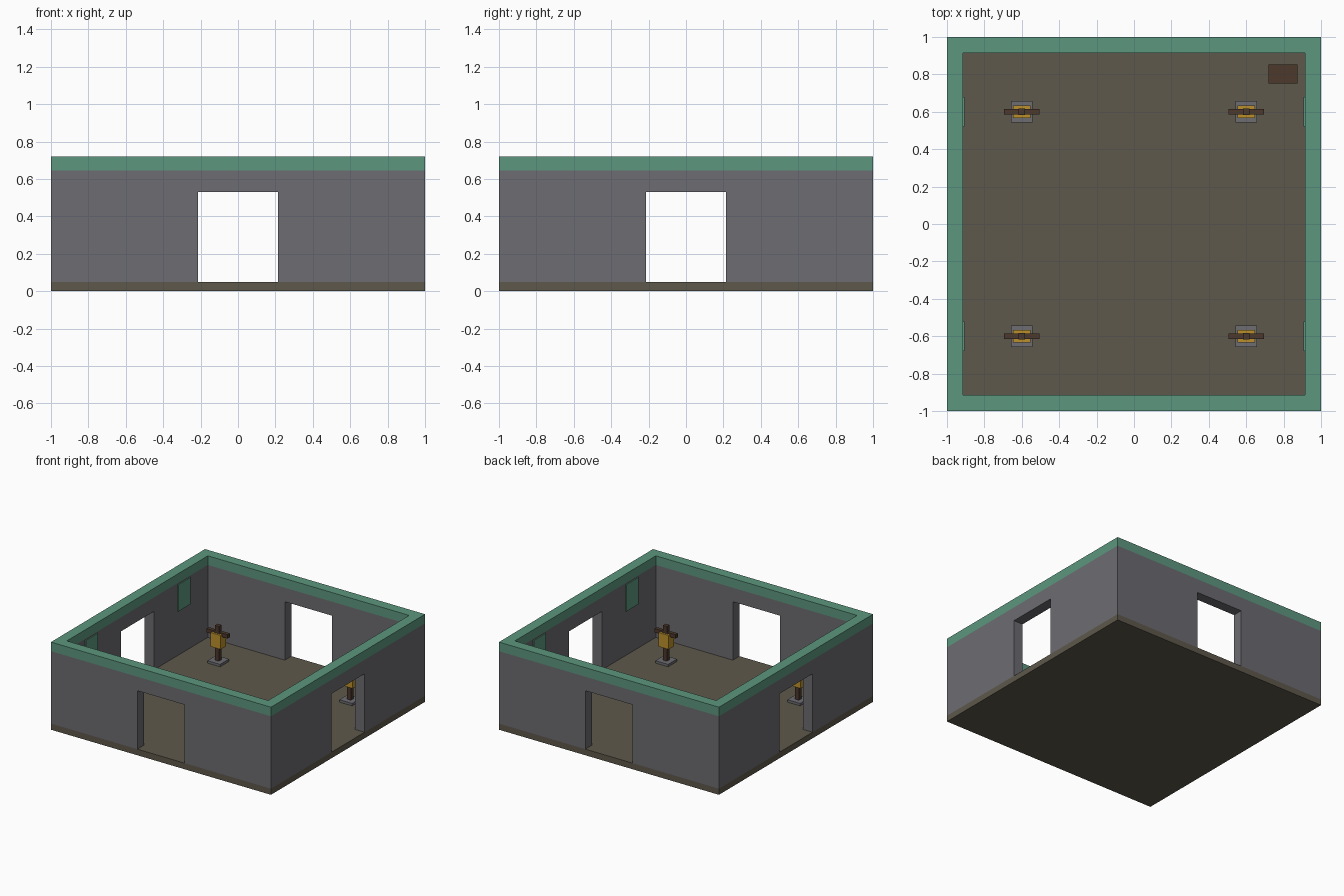
import bpy, bmesh, math
from mathutils import Matrix, Vector

if "Cube" in bpy.data.objects:
    bpy.data.objects.remove(bpy.data.objects["Cube"])


def material(name, rgb):
    m = bpy.data.materials.new(name)
    m.diffuse_color = (*rgb, 1.0)
    m.use_nodes = True
    m.node_tree.nodes["Principled BSDF"].inputs["Base Color"].default_value = m.diffuse_color
    return m


STONE = material("grey stone", (0.15, 0.15, 0.168))
GREEN = material("green trim", (0.107, 0.305, 0.209))
EARTH = material("earth floor", (0.112, 0.098, 0.069))
STRAW = material("golden straw", (0.50, 0.28, 0.025))
WOOD = material("dark wood", (0.072, 0.040, 0.025))

OUTER, INNER = 1.0, 0.915          # wall faces, measured from the centre
FLOOR_Z, WALL_Z, TOP_Z = 0.05, 0.645, 0.72


def finish(name, bm, mat):
    bmesh.ops.recalc_face_normals(bm, faces=bm.faces)
    mesh = bpy.data.meshes.new(name)
    bm.to_mesh(mesh)
    bm.free()
    mesh.materials.append(mat)
    ob = bpy.data.objects.new(name, mesh)
    bpy.context.collection.objects.link(ob)
    return ob


def box(name, lo, hi, mat):
    lo, hi = Vector(lo), Vector(hi)
    bm = bmesh.new()
    bmesh.ops.create_cube(bm, size=1.0)
    bmesh.ops.scale(bm, vec=hi - lo, verts=bm.verts)
    bmesh.ops.translate(bm, vec=(lo + hi) / 2, verts=bm.verts)
    return finish(name, bm, mat)


def square_ring(name, profile, mat):
    """Thicken one (x, z) wall elevation with mitred ends, repeat on four sides."""
    bm = bmesh.new()
    n = len(profile)
    for side in range(4):
        turn = Matrix.Rotation(side * math.pi / 2, 3, 'Z')
        out = [bm.verts.new(turn @ Vector((x, -OUTER, z))) for x, z in profile]
        inn = [bm.verts.new(turn @ Vector((max(-INNER, min(INNER, x)), -INNER, z)))
               for x, z in profile]
        bm.faces.new(out)
        bm.faces.new(inn[::-1])
        for i in range(n):
            j = (i + 1) % n
            if abs(profile[i][0]) == OUTER and profile[i][0] == profile[j][0]:
                continue               # mitre joint stays open for welding
            bm.faces.new((out[i], inn[i], inn[j], out[j]))
    bmesh.ops.remove_doubles(bm, verts=bm.verts, dist=0.0001)
    return finish(name, bm, mat)


# Floor slab
box("floor", (-1, -1, 0), (1, 1, FLOOR_Z), EARTH)

# Four walls, each with a central doorway
D, DOOR_Z = 0.215, 0.53
square_ring("walls", [(-1, FLOOR_Z), (-D, FLOOR_Z), (-D, DOOR_Z), (D, DOOR_Z),
                      (D, FLOOR_Z), (1, FLOOR_Z), (1, WALL_Z), (-1, WALL_Z)], STONE)

# Coloured band along the wall tops
square_ring("wall_trim", [(-1, WALL_Z), (1, WALL_Z), (1, TOP_Z), (-1, TOP_Z)], GREEN)

for sx, xname in ((-1, "left"), (1, "right")):
    for sy, yname in ((-1, "front"), (1, "back")):
        tag = f"{yname}_{xname}"
        cx, cy = 0.6 * sx, 0.6 * sy

        # Banner hanging on the inside of the side wall
        xs = sorted((sx * 0.907, sx * INNER))
        box("banner_" + tag, (xs[0], cy - 0.08, 0.415), (xs[1], cy + 0.08, 0.635), GREEN)

        # Training dummy: foot, post, straw body and arms
        for part, hx, hy, z0, z1, mat in (
                ("foot", 0.058, 0.058, FLOOR_Z, 0.07, STONE),
                ("post", 0.018, 0.018, 0.07, 0.355, WOOD),
                ("body", 0.046, 0.034, 0.18, 0.295, STRAW),
                ("arms", 0.095, 0.015, 0.275, 0.307, WOOD)):
            box(f"dummy_{part}_{tag}", (cx - hx, cy - hy, z0), (cx + hx, cy + hy, z1), mat)

# Chest in the back right corner
box("chest", (0.72, 0.75, FLOOR_Z), (0.873, 0.853, 0.15), WOOD)
